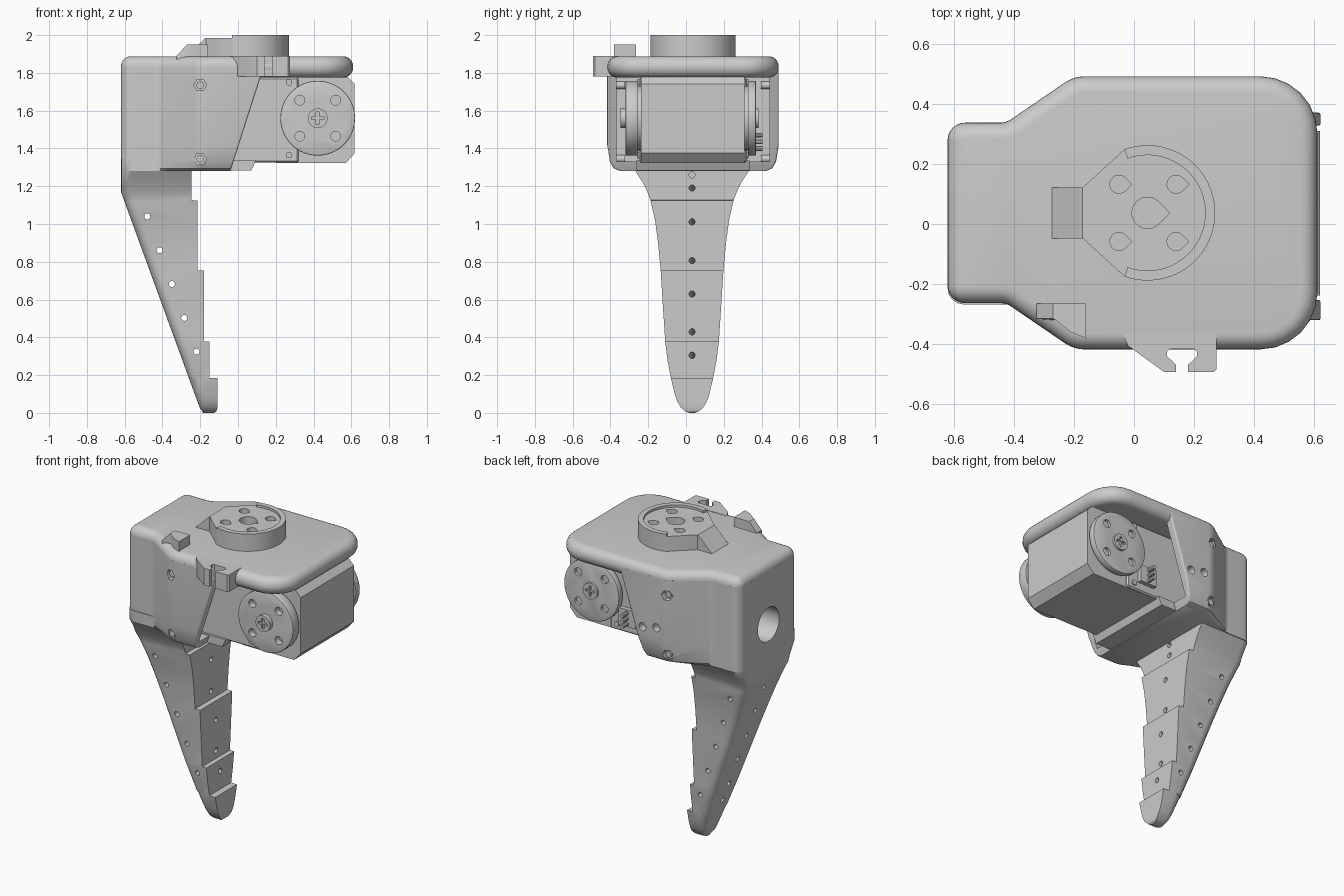
import bpy, bmesh, math
from mathutils import Vector

cube = bpy.data.objects.get("Cube")
if cube:
    bpy.data.objects.remove(cube)

GREY = bpy.data.materials.new("plain grey")
GREY.use_nodes = True
GREY.diffuse_color = (0.6, 0.6, 0.6, 1)
GREY.node_tree.nodes["Principled BSDF"].inputs["Base Color"].default_value = (0.6, 0.6, 0.6, 1)

YC = 0.037   # mid plane of the whole assembly


def loft(name, rings):
    """Skin equal-length rings of 3D points and cap both ends."""
    bm = bmesh.new()
    rows = [[bm.verts.new(p) for p in r] for r in rings]
    n = len(rows[0])
    for a, b in zip(rows, rows[1:]):
        for i in range(n):
            j = (i + 1) % n
            bm.faces.new((a[i], a[j], b[j], b[i]))
    bm.faces.new(rows[0][::-1])
    bm.faces.new(rows[-1])
    bmesh.ops.recalc_face_normals(bm, faces=bm.faces[:])
    me = bpy.data.meshes.new(name)
    bm.to_mesh(me)
    bm.free()
    me.materials.append(GREY)
    ob = bpy.data.objects.new(name, me)
    bpy.context.collection.objects.link(ob)
    return ob


def prism(name, pts, axis, a, b):
    """Extrude a 2D outline along z (points x, y) or y (points x, z)."""
    if axis == "z":
        return loft(name, [[(x, y, h) for x, y in pts] for h in (a, b)])
    return loft(name, [[(x, h, z) for x, z in pts] for h in (a, b)])


def rod(name, start, end, r, n=24):
    s, e = Vector(start), Vector(end)
    q = (e - s).to_track_quat("Z", "Y")
    ring = [q @ Vector((r * math.cos(t), r * math.sin(t), 0))
            for t in (2 * math.pi * i / n for i in range(n))]
    return loft(name, [[p + c for p in ring] for c in (s, e)])


def box(name, x, y, z):
    return prism(name, [(x[0], y[0]), (x[1], y[0]), (x[1], y[1]), (x[0], y[1])], "z", *z)


def arc(cx, cy, r, a0, a1, n=32):
    return [(cx + r * math.cos(math.radians(a0 + (a1 - a0) * i / n)),
             cy + r * math.sin(math.radians(a0 + (a1 - a0) * i / n))) for i in range(n + 1)]


def rounded(corners, n=6):
    """Polygon of (x, y, radius) corners with arcs in the corners."""
    out = []
    for i, (x, y, r) in enumerate(corners):
        p = Vector((x, y))
        u = (Vector(corners[i - 1][:2]) - p).normalized()
        v = (Vector(corners[(i + 1) % len(corners)][:2]) - p).normalized()
        half = u.angle(v) / 2
        c = p + (u + v).normalized() * (r / math.sin(half))
        s = (p + u * (r / math.tan(half)) - c).normalized()
        e = (p + v * (r / math.tan(half)) - c).normalized()
        out += [tuple(c + s.slerp(e, k / n) * r) for k in range(n + 1)]
    return out


def finish(ob, cutters=(), bevel=0, segs=5):
    """Bevel, cut, bake the modifiers and shade smooth with sharp edges."""
    if bevel:
        m = ob.modifiers.new("round", "BEVEL")
        m.width, m.segments, m.limit_method = bevel, segs, "ANGLE"
        m.angle_limit = math.radians(40)
        m.use_clamp_overlap = False
    for c in cutters:
        c.hide_render = True
        m = ob.modifiers.new("cut", "BOOLEAN")
        m.operation, m.object, m.solver = "DIFFERENCE", c, "EXACT"
    if ob.modifiers:
        dg = bpy.context.evaluated_depsgraph_get()
        me = bpy.data.meshes.new_from_object(ob.evaluated_get(dg))
        ob.modifiers.clear()
        ob.data = me
        for c in cutters:
            bpy.data.objects.remove(c)
    bpy.ops.object.select_all(action="DESELECT")
    ob.select_set(True)
    bpy.context.view_layer.objects.active = ob
    bpy.ops.object.shade_smooth_by_angle(angle=math.radians(32))
    return ob


def outline(w, xmax, r):
    """Plan outline: narrow at the rear, flaring to half width w."""
    c = [(-0.62, 0.3, 0.058), (-0.425, 0.3, 0.07), (-0.2, w, 0.12), (xmax, w, r)]
    return rounded([(x, YC + y, q) for x, y, q in c] + [(x, YC - y, q) for x, y, q in c[::-1]])


# Top plate with a full round rim
finish(prism("top_plate", outline(0.454, 0.61, 0.19), "z", 1.775, 1.888), bevel=0.054, segs=6)

# Housing: slanted side walls around a cavity for the motor
rings = []
for z, w in ((1.28, 0.385), (1.295, 0.42), (1.33, 0.44), (1.42, 0.454), (1.835, 0.454)):
    rings.append([(x, y, z) for x, y in outline(w, -0.04 + (z - 1.28) * 0.32, 0.01)])
cuts = [box("cavity", (-0.2, 0.5), (YC - 0.405, YC + 0.405), (1.33, 1.78)),
        rod("rear_hole", (-0.7, YC, 1.49), (-0.3, YC, 1.49), 0.11, 32)]
for side in (-1, 1):
    for z in (1.345, 1.735):
        cuts.append(rod("screw_hole", (-0.2, YC + side * 0.415, z), (-0.2, YC + side * 0.6, z), 0.034, 6))
for x, z in ((-0.03, 1.49), (-0.13, 1.51)):
    cuts.append(rod("side_hole", (x, YC + 0.3, z), (x, YC + 0.6, z), 0.026))
finish(loft("housing", rings), cuts)
for side in (-1, 1):
    for z in (1.345, 1.735):
        finish(rod("housing_screw", (-0.2, YC + side * 0.36, z), (-0.2, YC + side * 0.43, z), 0.02, 12))
finish(prism("floor_plate", [(-0.3, 1.283), (0.07, 1.283), (0.095, 1.335), (-0.3, 1.335)],
             "y", YC - 0.3, YC + 0.3))

# Finger: stepped front, sloped back, narrowing to a rounded tip
ROWS = [(0, -0.125, 0.015), (0.008, -0.115, 0.037), (0.03, -0.108, 0.06), (0.06, -0.108, 0.078),
        (0.1, -0.108, 0.092), (0.185, -0.108, 0.112), (0.186, -0.15, 0.112), (0.28, -0.15, 0.13),
        (0.377, -0.15, 0.142), (0.378, -0.18, 0.142), (0.56, -0.18, 0.154), (0.753, -0.18, 0.166),
        (0.754, -0.215, 0.166), (0.9, -0.215, 0.18), (1.02, -0.215, 0.196), (1.125, -0.215, 0.22),
        (1.126, -0.245, 0.22), (1.17, -0.245, 0.237), (1.22, -0.245, 0.261), (1.28, -0.245, 0.3),
        (1.35, -0.245, 0.3)]
rings = []
for z, xf, w in ROWS:
    xb = max(-0.62, -0.62 + (1.17 - z) * 0.365) if z > 0.029 else -0.2 + (0.03 - z) * 0.5
    r = min(0.055, w * 0.5, (xf - xb) * 0.4)
    half = [(xf, w)] + [(xb + r - r * math.sin(t), w - r + r * math.cos(t))
                        for t in (math.pi / 8 * k for k in range(5))]
    rings.append([(x, YC - 0.005 + y, z) for x, y in half]
                 + [(x, YC - 0.005 - y, z) for x, y in half[::-1]])
cuts = []
for i in range(5):   # cross holes following the back slope
    x, z = -0.48 + 0.065 * i, 1.04 - 0.179 * i
    cuts.append(rod("cross_hole", (x, -0.4, z), (x, 0.5, z), 0.016, 14))
for z in (1.205, 1.015, 0.81, 0.62, 0.42, 0.285):   # lengthwise holes square to the back
    cuts.append(rod("long_hole", (-0.9, YC - 0.005, z - 0.25), (0.1, YC - 0.005, z + 0.11), 0.016, 14))
cuts.append(rod("top_hole", (-0.3, YC - 0.005, 1.26), (0, YC - 0.005, 1.26), 0.016, 14))
finish(loft("finger", rings), cuts)

# Motor: wide rear mount and chamfered body
finish(prism("motor_mount", [(-0.2, 1.325), (0.32, 1.325), (0.32, 1.775), (-0.2, 1.775)],
             "y", YC - 0.285, YC + 0.285), bevel=0.008, segs=1)
finish(prism("motor_body", [(0.2, 1.322), (0.57, 1.322), (0.618, 1.375), (0.618, 1.74),
                            (0.58, 1.778), (0.2, 1.778)], "y", YC - 0.275, YC + 0.272))
for side in (-1, 1):
    for z in (1.365, 1.75):
        finish(rod("mount_bolt", (0.27, YC + side * 0.28, z), (0.27, YC + side * 0.293, z), 0.017, 16))

# Round horns on both sides of the motor
HX, HZ = 0.422, 1.56
for side, name in ((-1, "front_horn"), (1, "back_horn")):
    cuts = []
    for dx in (-0.095, 0.095):
        for dz in (-0.095, 0.095):
            cuts.append(rod("horn_hole", (HX + dx, YC + side * 0.315, HZ + dz),
                            (HX + dx, YC + side * 0.4, HZ + dz), 0.026))
    finish(rod(name, (HX, YC + side * 0.29, HZ), (HX, YC + side * 0.333 if side > 0 else YC - 0.357, HZ),
               0.198, 64), cuts, bevel=0.006, segs=2)
    finish(rod(name + "_spacer", (HX, YC + side * 0.26, HZ), (HX, YC + side * 0.3, HZ), 0.17, 48))
    tip = YC + side * (0.385 if side < 0 else 0.348)
    slots = [box("slot", (HX - a, HX + a), sorted((tip - side * 0.015, tip + side * 0.05)), (HZ - b, HZ + b))
             for a, b in ((0.033, 0.008), (0.008, 0.033))]
    finish(rod(name + "_screw", (HX, YC + side * 0.3, HZ), (HX, tip, HZ), 0.052, 32), slots)

# Cable pins beside the back horn
finish(box("pin_base", (0.12, 0.24), (0.3, 0.35), (1.38, 1.49)))
for i in range(3):
    z = 1.4 + 0.035 * i
    finish(rod("cable_pin", (0.18, 0.33, z), (0.18, 0.405, z), 0.013, 10))

# Collar on top with teardrop holes, raised rim and ramp
CX = 0.045


def teardrop(x, y, r, depth):
    return prism("drop", arc(x, y, r, 45, 315, 20) + [(x + r * 1.414, y)], "z", depth, 2.1)


cuts = [teardrop(CX, YC, 0.052, 1.9)]
for dx in (-0.095, 0.095):
    for dy in (-0.095, 0.095):
        cuts.append(teardrop(CX + dx, YC + dy, 0.03, 1.9))
finish(prism("collar", [(-0.17, YC + 0.085), (-0.17, YC - 0.085)] + arc(CX, YC, 0.225, -110, 110, 48),
             "z", 1.87, 1.985), cuts)
finish(prism("collar_rim", arc(CX, YC, 0.225, -110, 110, 48) + arc(CX, YC, 0.192, 110, -110, 48),
             "z", 1.97, 2.0))
finish(prism("collar_ramp", [(-0.275, 1.885), (-0.165, 1.885), (-0.165, 1.985), (-0.172, 1.985)],
             "y", YC - 0.085, YC + 0.085))

# Cable clip on the front edge
finish(prism("cable_clip", [(-0.04, -0.36), (-0.02, -0.405), (0.1, -0.492), (0.14, -0.492), (0.14, -0.468),
                            (0.11, -0.44), (0.11, -0.425), (0.12, -0.415), (0.2, -0.415), (0.21, -0.425),
                            (0.21, -0.44), (0.18, -0.468), (0.18, -0.492), (0.265, -0.492),
                            (0.275, -0.482), (0.275, -0.36)], "z", 1.78, 1.89))

# Hook on the front shoulder, its outer end sloped
plan = [(-0.325, -0.265), (-0.16, -0.265), (-0.16, -0.38), (-0.21, -0.36), (-0.26, -0.32), (-0.325, -0.315)]
finish(loft("shoulder_hook", [[(x, y, 1.8) for x, y in plan], [(x, y, 1.89) for x, y in plan],
                              [(max(x, -0.27), y, 1.95) for x, y in plan]]))
